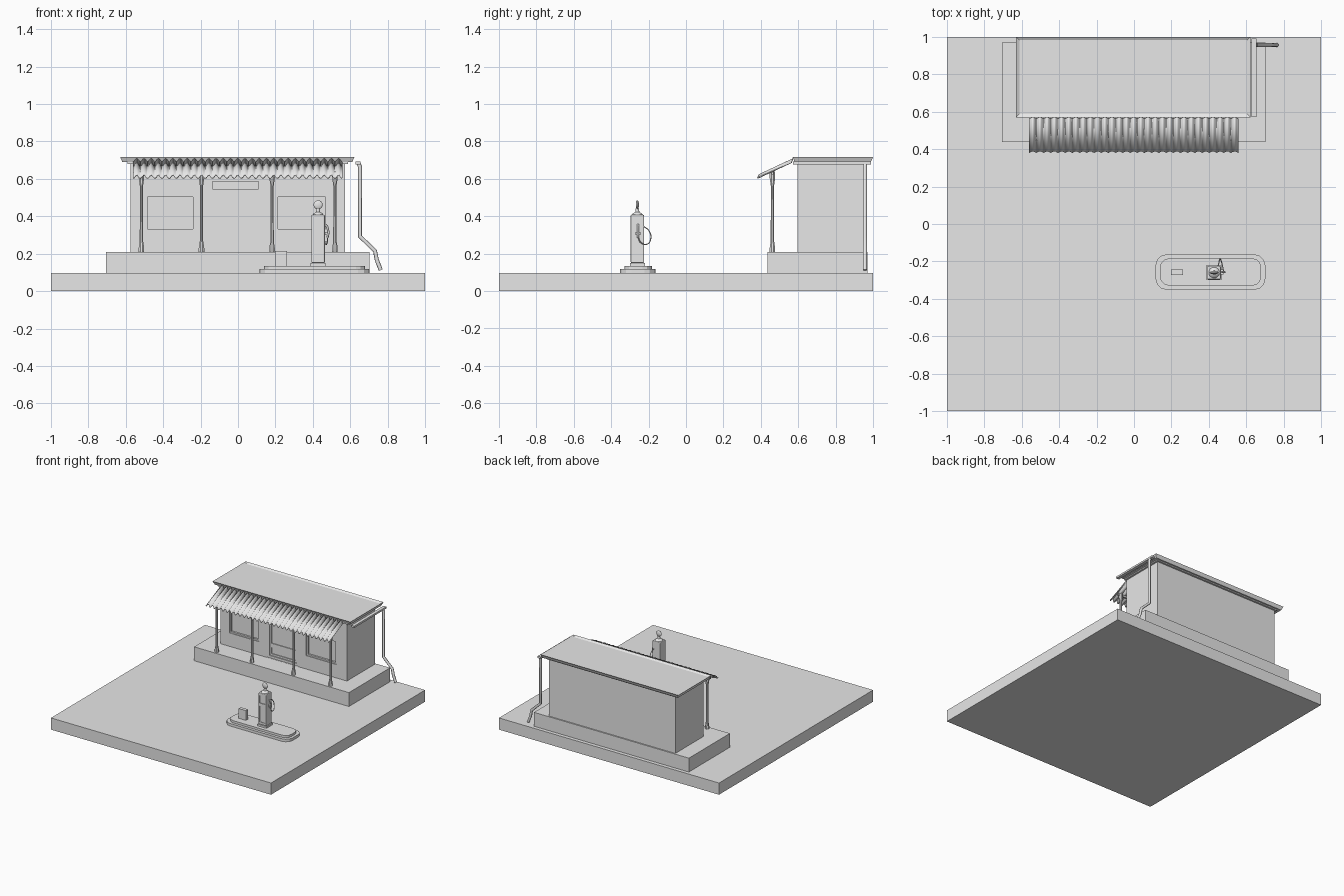
import bpy, bmesh, math
from mathutils import Vector

old = bpy.data.objects.get("Cube")
if old:
    bpy.data.objects.remove(old, do_unlink=True)

grey = bpy.data.materials.new("plain grey")
grey.use_nodes = True
grey.diffuse_color = (0.8, 0.8, 0.8, 1)
grey.node_tree.nodes["Principled BSDF"].inputs["Base Color"].default_value = grey.diffuse_color


def finish(name, bm, smooth=False):
    bmesh.ops.recalc_face_normals(bm, faces=bm.faces)
    mesh = bpy.data.meshes.new(name)
    bm.to_mesh(mesh)
    bm.free()
    mesh.materials.append(grey)
    ob = bpy.data.objects.new(name, mesh)
    bpy.context.collection.objects.link(ob)
    if smooth:
        activate(ob)
        bpy.ops.object.shade_smooth_by_angle(angle=math.radians(40))
    return ob


def activate(ob):
    bpy.ops.object.select_all(action="DESELECT")
    ob.select_set(True)
    bpy.context.view_layer.objects.active = ob


def box(name, x, y, z, bevel=0):
    bm = bmesh.new()
    bmesh.ops.create_cube(bm, size=1)
    for v in bm.verts:
        v.co = [r[0] + (c + 0.5) * (r[1] - r[0]) for c, r in zip(v.co, (x, y, z))]
    if bevel:
        bmesh.ops.bevel(bm, geom=bm.edges[:], offset=bevel, segments=2, affect="EDGES", profile=0.5)
    return finish(name, bm)


def lathe(name, x, y, profile, sides=12):
    """Stack of rings (radius, z) closed at both ends."""
    bm = bmesh.new()
    rings = [[bm.verts.new((x + r * math.cos(2 * math.pi * (i + 0.5) / sides),
                            y + r * math.sin(2 * math.pi * (i + 0.5) / sides), z))
              for i in range(sides)] for r, z in profile]
    for a, b in zip(rings, rings[1:]):
        for i in range(sides):
            j = (i + 1) % sides
            bm.faces.new((a[i], a[j], b[j], b[i]))
    bm.faces.new(rings[0])
    bm.faces.new(rings[-1])
    return finish(name, bm, True)


def tube(name, points, radius, smooth_path=False):
    curve = bpy.data.curves.new(name, "CURVE")
    curve.dimensions = "3D"
    curve.bevel_depth = radius
    curve.bevel_resolution = 2
    curve.use_fill_caps = True
    if smooth_path:
        s = curve.splines.new("BEZIER")
        s.bezier_points.add(len(points) - 1)
        for bp, p in zip(s.bezier_points, points):
            bp.co = p
            bp.handle_left_type = bp.handle_right_type = "AUTO"
    else:
        s = curve.splines.new("POLY")
        s.points.add(len(points) - 1)
        for sp, p in zip(s.points, points):
            sp.co = (*p, 1)
    curve.materials.append(grey)
    ob = bpy.data.objects.new(name, curve)
    bpy.context.collection.objects.link(ob)
    activate(ob)
    bpy.ops.object.convert(target="MESH")
    return ob


def cut(ob, x, y, z):
    """Carve a box-shaped recess."""
    cutter = box("cutter", x, y, z)
    cutter.hide_render = True
    mod = ob.modifiers.new("recess", "BOOLEAN")
    mod.operation = "DIFFERENCE"
    mod.solver = "EXACT"
    mod.object = cutter
    activate(ob)
    bpy.ops.object.modifier_apply(modifier=mod.name)
    bpy.data.objects.remove(cutter, do_unlink=True)


def frame(name, x, z, y, width):
    """Four bars around an opening."""
    box(name + "_bottom", x, y, (z[0], z[0] + width))
    box(name + "_top", x, y, (z[1] - width, z[1]))
    inner = (z[0] + width, z[1] - width)
    box(name + "_right", (x[0], x[0] + width), y, inner)
    box(name + "_left", (x[1] - width, x[1]), y, inner)


# Ground slab and raised porch
box("ground", (-1, 1), (-1, 1), (0, 0.096))
box("porch_platform", (-0.705, 0.702), (0.437, 0.97), (0.096, 0.21))

# Shop walls with window and door recesses
walls = box("walls", (-0.575, 0.573), (0.595, 0.96), (0.21, 0.69))
for side, span in (("right", (-0.495, -0.228)), ("left", (0.202, 0.48))):
    cut(walls, span, (0.5, 0.615), (0.32, 0.515))
    frame(side + "_window_frame", span, (0.32, 0.515), (0.6, 0.615), 0.012)
cut(walls, (-0.155, 0.13), (0.5, 0.62), (0.211, 0.605))
frame("door_frame", (-0.155, 0.13), (0.21, 0.605), (0.6, 0.62), 0.02)
door = box("door", (-0.135, 0.11), (0.608, 0.622), (0.23, 0.535))
for low, high in ((0.33, 0.51), (0.245, 0.295)):
    cut(door, (-0.122, 0.096), (0.5, 0.614), (low, high))
box("transom_bar", (-0.135, 0.11), (0.604, 0.62), (0.53, 0.545))

# Flat roof with raised rim
bm = bmesh.new()
bmesh.ops.create_cube(bm, size=1)
for v in bm.verts:
    inset = 0.012 if v.co.z < 0 else 0
    v.co = (-0.004 + v.co.x * (1.252 - 2 * inset), 0.785 + v.co.y * (0.43 - 2 * inset),
            0.703 + v.co.z * 0.028)
bm.faces.ensure_lookup_table()
top = max(bm.faces, key=lambda f: f.calc_center_median().z)
bmesh.ops.inset_region(bm, faces=[top], thickness=0.024)
bmesh.ops.translate(bm, verts=top.verts[:], vec=(0, 0, -0.01))
finish("roof", bm)
box("roof_soffit", (-0.59, 0.588), (0.585, 0.975), (0.68, 0.69))

# Corrugated awning
ridges, steps = 29, 8
bm = bmesh.new()
rows = []
for y, z in ((0.385, 0.612), (0.568, 0.697)):
    row = []
    for i in range(ridges * steps + 1):
        t = i / (ridges * steps)
        wave = 0.009 * math.cos(2 * math.pi * ridges * t)
        row.append(bm.verts.new((-0.56 + 1.117 * t, y - wave * 0.4, z - wave)))
    rows.append(row)
for i in range(ridges * steps):
    bm.faces.new((rows[0][i], rows[0][i + 1], rows[1][i + 1], rows[1][i]))
awning = finish("awning", bm, True)
solid = awning.modifiers.new("thickness", "SOLIDIFY")
solid.thickness = 0.006
solid.offset = 0

# Awning posts with flared feet and heads
for i, x in enumerate((-0.516, -0.195, 0.182, 0.518)):
    lathe(f"awning_post_{i + 1}", x, 0.462,
          [(0.016, 0.21), (0.016, 0.23), (0.010, 0.265), (0.009, 0.56), (0.016, 0.605), (0.016, 0.638)], 8)
box("awning_beam", (-0.545, 0.545), (0.456, 0.468), (0.622, 0.637))

# Gutter and downpipe
box("gutter", (0.628, 0.655), (0.572, 0.99), (0.677, 0.692))
tube("downpipe", [(0.642, 0.957, 0.685), (0.652, 0.957, 0.665), (0.652, 0.957, 0.292),
                  (0.732, 0.957, 0.215), (0.742, 0.957, 0.165), (0.763, 0.957, 0.112)], 0.011)


# Pump island with chamfered corners
def island(name, x, y, z, corner):
    bm = bmesh.new()
    bmesh.ops.create_cube(bm, size=1)
    for v in bm.verts:
        v.co = [r[0] + (c + 0.5) * (r[1] - r[0]) for c, r in zip(v.co, (x, y, z))]
    upright = [e for e in bm.edges if abs(e.verts[0].co.z - e.verts[1].co.z) > 0.001]
    bmesh.ops.bevel(bm, geom=upright, offset=corner, segments=3, affect="EDGES", profile=0.5)
    finish(name, bm)


island("island_base", (0.115, 0.702), (-0.352, -0.162), (0.096, 0.117), 0.06)
island("island_top", (0.138, 0.68), (-0.33, -0.183), (0.117, 0.135), 0.05)
box("island_bin", (0.197, 0.262), (-0.272, -0.244), (0.135, 0.215))

# Fuel pump
pump_x, pump_y = 0.428, -0.26
box("pump_plinth", (0.388, 0.468), (-0.3, -0.22), (0.135, 0.15))
body = box("pump_body", (0.392, 0.464), (-0.296, -0.224), (0.15, 0.408), 0.006)
cut(body, (0.404, 0.452), (-0.4, -0.291), (0.325, 0.385))
cut(body, (0.404, 0.452), (-0.4, -0.292), (0.17, 0.3))
lathe("pump_cap", pump_x, pump_y, [(0.03, 0.407), (0.026, 0.415), (0.011, 0.422), (0.009, 0.442)])

# Round sign disc
bm = bmesh.new()
bmesh.ops.create_uvsphere(bm, u_segments=20, v_segments=12, radius=0.024)
for v in bm.verts:
    v.co = Vector((pump_x + v.co.x, pump_y + v.co.y * 0.35, 0.461 + v.co.z))
finish("sign_disc", bm, True)

# Hose and nozzle
tube("pump_hose", [(0.45, -0.226, 0.345), (0.455, -0.2, 0.325), (0.46, -0.188, 0.285),
                   (0.468, -0.205, 0.252), (0.476, -0.24, 0.258), (0.478, -0.257, 0.29)], 0.003, True)
tube("pump_nozzle", [(0.478, -0.257, 0.285), (0.484, -0.257, 0.315), (0.476, -0.257, 0.345),
                     (0.466, -0.257, 0.355)], 0.006)
box("nozzle_holder", (0.462, 0.478), (-0.27, -0.244), (0.3, 0.315))
